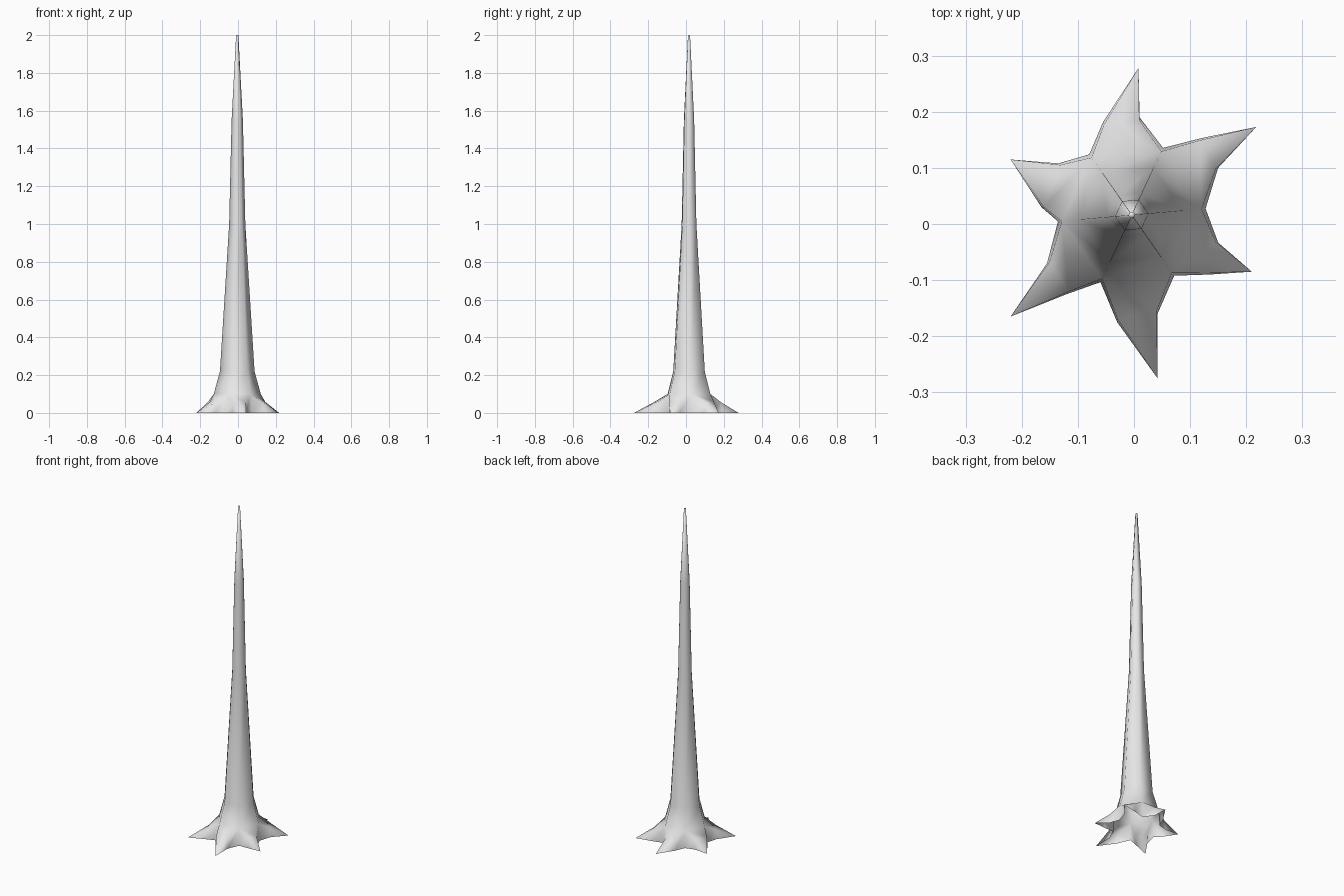
import bpy, bmesh
from math import cos, sin, radians
from mathutils import Vector

cube = bpy.data.objects.get("Cube")
if cube:
    bpy.data.objects.remove(cube, do_unlink=True)

SIDES = 6
AXIS = Vector((-0.004, 0.016, 0))

# Trunk profile: (height, radius)
PROFILE = [(0, 0.132), (0.1, 0.125), (0.22, 0.092), (1.0, 0.043), (1.55, 0.03), (2.0, 0.006)]

# Each root: tip, then the two sides of its knuckle
ROOTS = [
    ((0.218, 0.173), (0.15, 0.1), (0.12, 0.153)),
    ((0.008, 0.278), (0.01, 0.19), (-0.055, 0.182)),
    ((-0.22, 0.115), (-0.135, 0.108), (-0.165, 0.03)),
    ((-0.22, -0.165), (-0.155, -0.07), (-0.12, -0.125)),
    ((0.042, -0.275), (-0.03, -0.175), (0.042, -0.16)),
    ((0.21, -0.085), (0.135, -0.09), (0.15, -0.033)),
]
KNUCKLE_HEIGHT = 0.057

bark = bpy.data.materials.new("grey_bark")
bark.use_nodes = True
colour = (0.8, 0.8, 0.8, 1)
bark.diffuse_color = colour
bark.node_tree.nodes["Principled BSDF"].inputs["Base Color"].default_value = colour

bm = bmesh.new()


def ring(z, r):
    angles = [radians(5 + 360 * i / SIDES) for i in range(SIDES)]
    return [bm.verts.new(AXIS + Vector((r * cos(a), r * sin(a), z))) for a in angles]


# Tapering trunk with a closed top and an open underside
rings = [ring(z, r) for z, r in PROFILE]
for low, high in zip(rings[1:], rings[2:]):
    for i in range(SIDES):
        j = (i + 1) % SIDES
        bm.faces.new((low[i], low[j], high[j], high[i]))
bm.faces.new(rings[-1])

# Roots grow from the lowest band, narrowing through a knuckle to a point
for i, (tip, a, b) in enumerate(ROOTS):
    j = (i + 1) % SIDES
    point = bm.verts.new((*tip, 0))
    a_low, b_low = [bm.verts.new((*p, 0)) for p in (a, b)]
    a_top, b_top = [bm.verts.new(Vector((*p, KNUCKLE_HEIGHT)).lerp(
        AXIS + Vector((0, 0, KNUCKLE_HEIGHT)), 0.03)) for p in (a, b)]
    base, upper = rings[0], rings[1]
    bm.faces.new((base[i], a_low, a_top, upper[i]))
    bm.faces.new((upper[i], a_top, b_top, upper[j]))
    bm.faces.new((upper[j], b_top, b_low, base[j]))
    bm.faces.new((a_low, point, a_top))
    bm.faces.new((a_top, point, b_top))
    bm.faces.new((b_top, point, b_low))

for face in bm.faces:
    face.smooth = True
bm.normal_update()

mesh = bpy.data.meshes.new("tree_trunk")
bm.to_mesh(mesh)
bm.free()
mesh.materials.append(bark)
trunk = bpy.data.objects.new("tree_trunk", mesh)
bpy.context.collection.objects.link(trunk)
